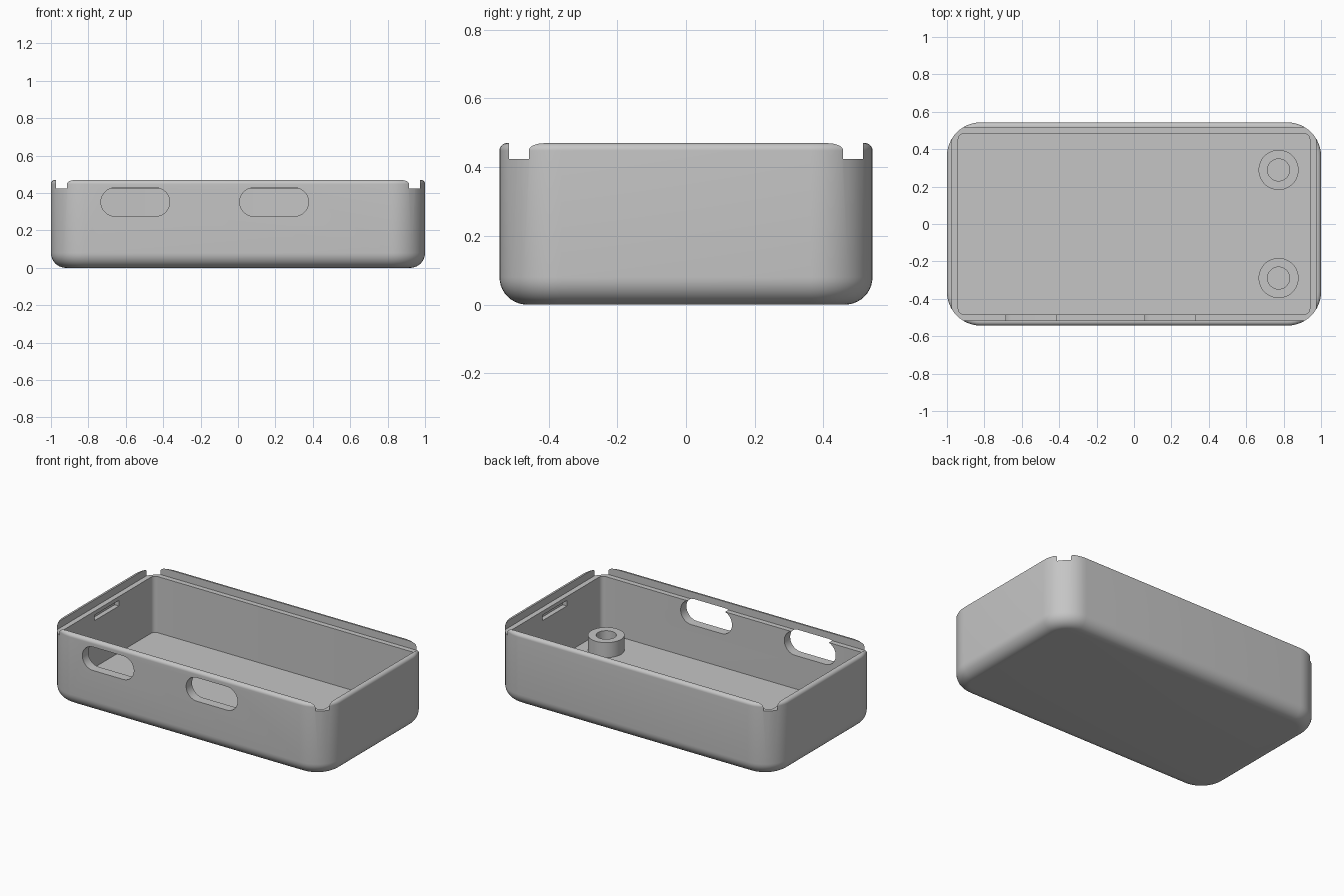
import bpy, bmesh
from math import cos, sin, pi, radians
from mathutils import Matrix, Vector

old = bpy.data.objects.get("Cube")
if old:
    bpy.data.objects.remove(old, do_unlink=True)

grey = bpy.data.materials.new("light_grey_plastic")
grey.use_nodes = True
colour = (0.56, 0.56, 0.56, 1)
grey.diffuse_color = colour
grey.node_tree.nodes["Principled BSDF"].inputs["Base Color"].default_value = colour

HX, HY, H = 1.0, 0.543, 0.47      # outer half sizes and height
CORNER, LOW, TOP = 0.18, 0.08, 0.022  # corner, bottom and rim radii
LEDGE, FLOOR = 0.423, 0.06


def ring(hx, hy, r, z, steps=12):
    """Rounded rectangle outline at height z."""
    pts = []
    for k, (sx, sy) in enumerate([(1, 1), (-1, 1), (-1, -1), (1, -1)]):
        for i in range(steps + 1):
            a = (k + i / steps) * pi / 2
            pts.append((sx * (hx - r) + r * cos(a), sy * (hy - r) + r * sin(a), z))
    return pts


def loft(name, rings, matrix=Matrix()):
    """Skin a stack of matching outlines and cap both ends."""
    bm = bmesh.new()
    rows = [[bm.verts.new(p) for p in pts] for pts in rings]
    n = len(rows[0])
    for a, b in zip(rows, rows[1:]):
        for i in range(n):
            j = (i + 1) % n
            bm.faces.new((a[i], a[j], b[j], b[i]))
    bm.faces.new(rows[0][::-1])
    bm.faces.new(rows[-1])
    bmesh.ops.remove_doubles(bm, verts=bm.verts, dist=0.00001)
    bmesh.ops.recalc_face_normals(bm, faces=bm.faces)
    bm.transform(matrix)
    mesh = bpy.data.meshes.new(name)
    bm.to_mesh(mesh)
    bm.free()
    mesh.materials.append(grey)
    obj = bpy.data.objects.new(name, mesh)
    bpy.context.collection.objects.link(obj)
    return obj


def box(name, centre, size):
    bm = bmesh.new()
    bmesh.ops.create_cube(bm, size=1, matrix=Matrix.LocRotScale(Vector(centre), None, Vector(size)))
    mesh = bpy.data.meshes.new(name)
    bm.to_mesh(mesh)
    bm.free()
    mesh.materials.append(grey)
    obj = bpy.data.objects.new(name, mesh)
    bpy.context.collection.objects.link(obj)
    return obj


def select(obj):
    bpy.ops.object.select_all(action='DESELECT')
    obj.select_set(True)
    bpy.context.view_layer.objects.active = obj


def cut(target, cutter):
    mod = target.modifiers.new("cut", 'BOOLEAN')
    mod.operation, mod.solver, mod.object = 'DIFFERENCE', 'EXACT', cutter
    select(target)
    bpy.ops.object.modifier_apply(modifier=mod.name)
    bpy.data.objects.remove(cutter, do_unlink=True)


# Outer body with filleted bottom and rim
STEPS = 10
angles = [i / STEPS * pi / 2 for i in range(STEPS + 1)]
profile = [(LOW * (1 - sin(a)), LOW * (1 - cos(a))) for a in angles]
profile += [(TOP * (1 - cos(a)), H - TOP * (1 - sin(a))) for a in angles]
case = loft("case_body", [ring(HX - d, HY - d, CORNER - d, z) for d, z in profile])

# Cavity, then the square rebate that breaks through the rounded corners
cut(case, loft("cavity_cutter", [ring(0.94, 0.483, 0.03, z, 6) for z in (FLOOR, 0.6)]))
cut(case, box("rebate_cutter", (0, 0, LEDGE + 0.1), (2 * (HX - 0.027), 2 * (HY - 0.027), 0.2)))

# Two port openings in the front wall
for x in (-0.549, 0.193):
    place = Matrix.Translation((x, 0, 0.352)) @ Matrix.Rotation(radians(90), 4, 'X')
    cut(case, loft("port_cutter", [ring(0.184, 0.076, 0.076, d) for d in (0.4, 0.6)], place))

# Blind snap grooves inside the end walls
for side in (-1, 1):
    cut(case, box("groove_cutter", (side * 0.935, 0, 0.38), (0.07, 0.25, 0.036)))

# Screw bosses on the floor
bosses = []
for name, y in (("front_screw_boss", -0.289), ("back_screw_boss", 0.289)):
    outline = [(0.107, FLOOR - 0.01), (0.107, 0.157), (0.059, 0.157), (0.059, FLOOR + 0.002)]
    bosses.append(loft(name, [ring(r, r, r, z) for r, z in outline],
                       Matrix.Translation((0.773, y, 0))))

for obj in [case] + bosses:
    select(obj)
    bpy.ops.object.shade_smooth_by_angle(angle=radians(30))
